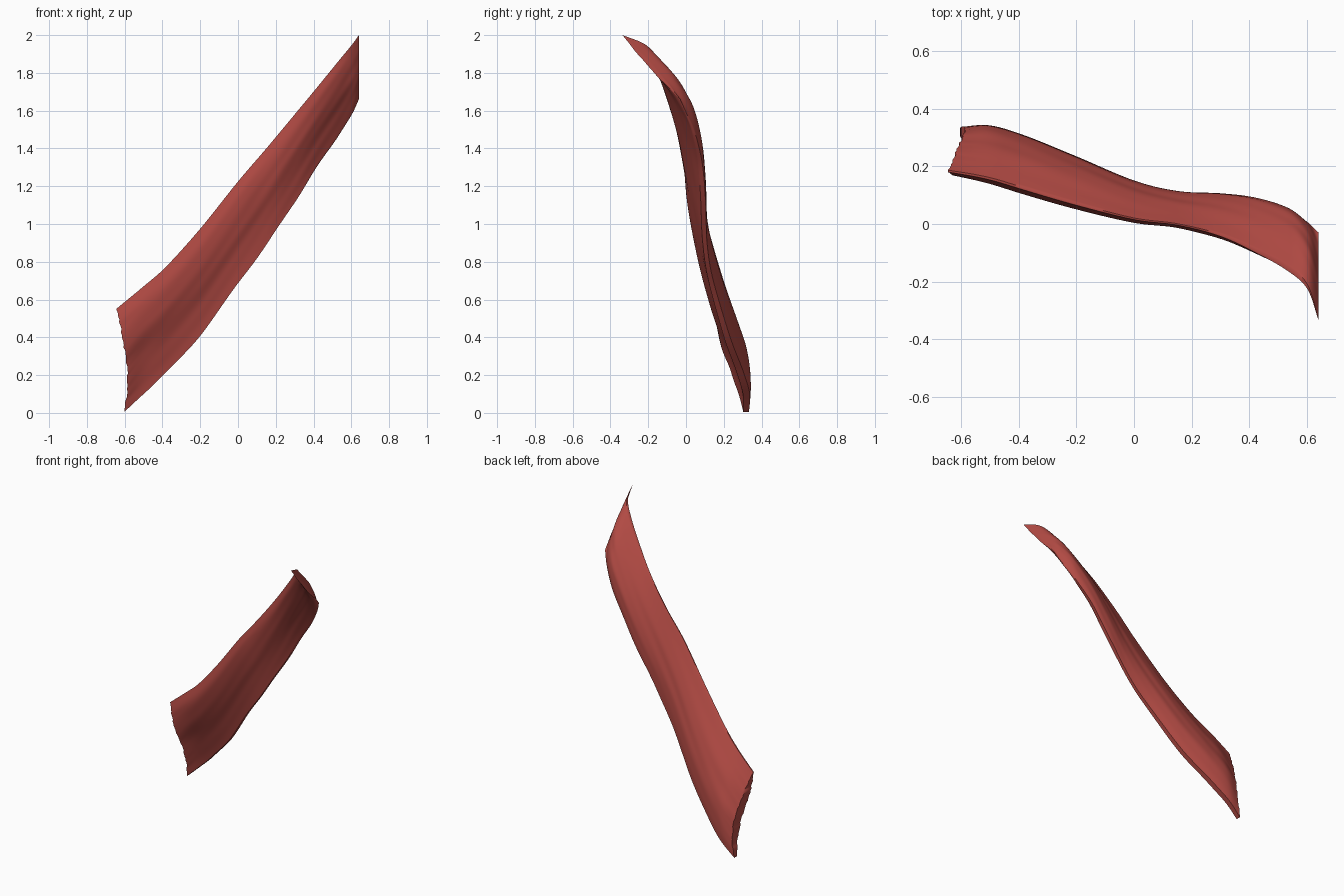
import bpy
import bmesh
import math
import random

random.seed(4)
cube = bpy.data.objects.get("Cube")
if cube:
    bpy.data.objects.remove(cube, do_unlink=True)

# Stations along the strip: x, lower edge z, upper edge z, front y, back y
STATIONS = [
    (-0.60, 0.005, 0.59, 0.168, 0.337),
    (-0.50, 0.10, 0.67, 0.140, 0.342),
    (-0.38, 0.215, 0.775, 0.103, 0.308),
    (-0.20, 0.41, 0.975, 0.052, 0.235),
    (0.00, 0.685, 1.225, 0.005, 0.151),
    (0.15, 0.89, 1.40, -0.013, 0.115),
    (0.30, 1.115, 1.58, -0.053, 0.107),
    (0.42, 1.305, 1.725, -0.108, 0.092),
    (0.53, 1.465, 1.86, -0.168, 0.058),
    (0.60, 1.575, 1.945, -0.228, 0.011),
    (0.64, 1.66, 2.0, -0.336, -0.03),
]
# Cross-section of each skin, lower to upper edge: 0 is the back y, 1 the front y
FRONT = [0.2, 0.3, 0.43, 0.57, 0.73, 0.88, 0.97, 1.0, 0.93]
BACK = [0.02, 0.0, 0.02, 0.08, 0.18, 0.32, 0.49, 0.69, 0.89]
# Half thickness of the skins at the straight high tip
TIP_HALF = 0.04
# Sideways shift of the torn low end, from lower to upper edge
END_SHIFT = [0.0, 0.008, 0.015, 0.014, 0.008, -0.003, -0.015, -0.028, -0.045]
ROWS, COLS = 120, 40


def spline(p, t):
    """Catmull-Rom value of evenly spaced numbers p at t in 0..1."""
    u = t * (len(p) - 1)
    i = min(int(u), len(p) - 2)
    f = u - i
    b, c = p[i], p[i + 1]
    a = p[i - 1] if i else 2 * b - c
    d = p[i + 2] if i + 2 < len(p) else 2 * c - b
    return b + f / 2 * (c - a + f * (2*a - 5*b + 4*c - d + f * (3*(b - c) + d - a)))


def wrinkle(s, t):
    """Long shallow folds that drift along the cloth."""
    w = math.sin(17 * s + 5 * t + 1.5 * math.sin(6 * t))
    w += 0.5 * math.sin(29 * s - 9 * t + 2 * math.sin(4 * t + 1))
    return 0.0015 * math.sin(math.pi * s) * w


columns = list(zip(*STATIONS))
jitter = [random.uniform(-0.004, 0.004) for _ in range(COLS + 1)]


def skin_point(s, t, skin, side, ragged):
    """Point on one skin of the cloth; side is 1 in front and -1 behind."""
    x, low, high, front, back = (spline(c, t) for c in columns)
    # The front skin flattens towards the tip earlier than the back one
    start, power = (0.55, 1.0) if side > 0 else (0.8, 2.0)
    tip = max(0, (t - start) / (1 - start)) ** power
    end = max(0, 1 - t / 0.15) ** 2
    straight = s + side * TIP_HALF * math.sin(math.pi * s)
    k = (1 - tip) * spline(skin, s) + tip * straight
    hem = 0.003 * (1 - s) ** 6 * math.sin(38 * t) * math.sin(math.pi * t)
    return (x + end * (spline(END_SHIFT, s) + ragged),
            back + (front - back) * k + wrinkle(s, t),
            low + (high - low) * s - 0.04 * end * s + hem)


# Closed cloth: each ring runs up the front skin and down the back skin
bm = bmesh.new()
rings = []
for r in range(ROWS + 1):
    t = r / ROWS
    up = [bm.verts.new(skin_point(c / COLS, t, FRONT, 1, jitter[c]))
          for c in range(COLS + 1)]
    down = [bm.verts.new(skin_point(c / COLS, t, BACK, -1, jitter[c]))
            for c in reversed(range(COLS + 1))]
    rings.append(up + down)
count = len(rings[0])
for a, b in zip(rings, rings[1:]):
    for i in range(count):
        j = (i + 1) % count
        bm.faces.new((a[i], b[i], b[j], a[j]))
# Strip caps at both ends
for ring in (rings[0], rings[-1]):
    for c in range(COLS):
        bm.faces.new((ring[c], ring[c + 1], ring[count - 2 - c], ring[count - 1 - c]))
bmesh.ops.remove_doubles(bm, verts=bm.verts, dist=0.0005)
bmesh.ops.recalc_face_normals(bm, faces=bm.faces)
mesh = bpy.data.meshes.new("cloth_strip")
bm.to_mesh(mesh)
bm.free()
cloth = bpy.data.objects.new("cloth_strip", mesh)
bpy.context.collection.objects.link(cloth)

# Red cloth colour
red = bpy.data.materials.new("red_cloth")
red.use_nodes = True
red.diffuse_color = (0.45, 0.07, 0.058, 1)
red.node_tree.nodes["Principled BSDF"].inputs["Base Color"].default_value = red.diffuse_color
mesh.materials.append(red)

# Smooth shading
bpy.context.view_layer.objects.active = cloth
cloth.select_set(True)
bpy.ops.object.shade_smooth_by_angle(angle=math.radians(60))
